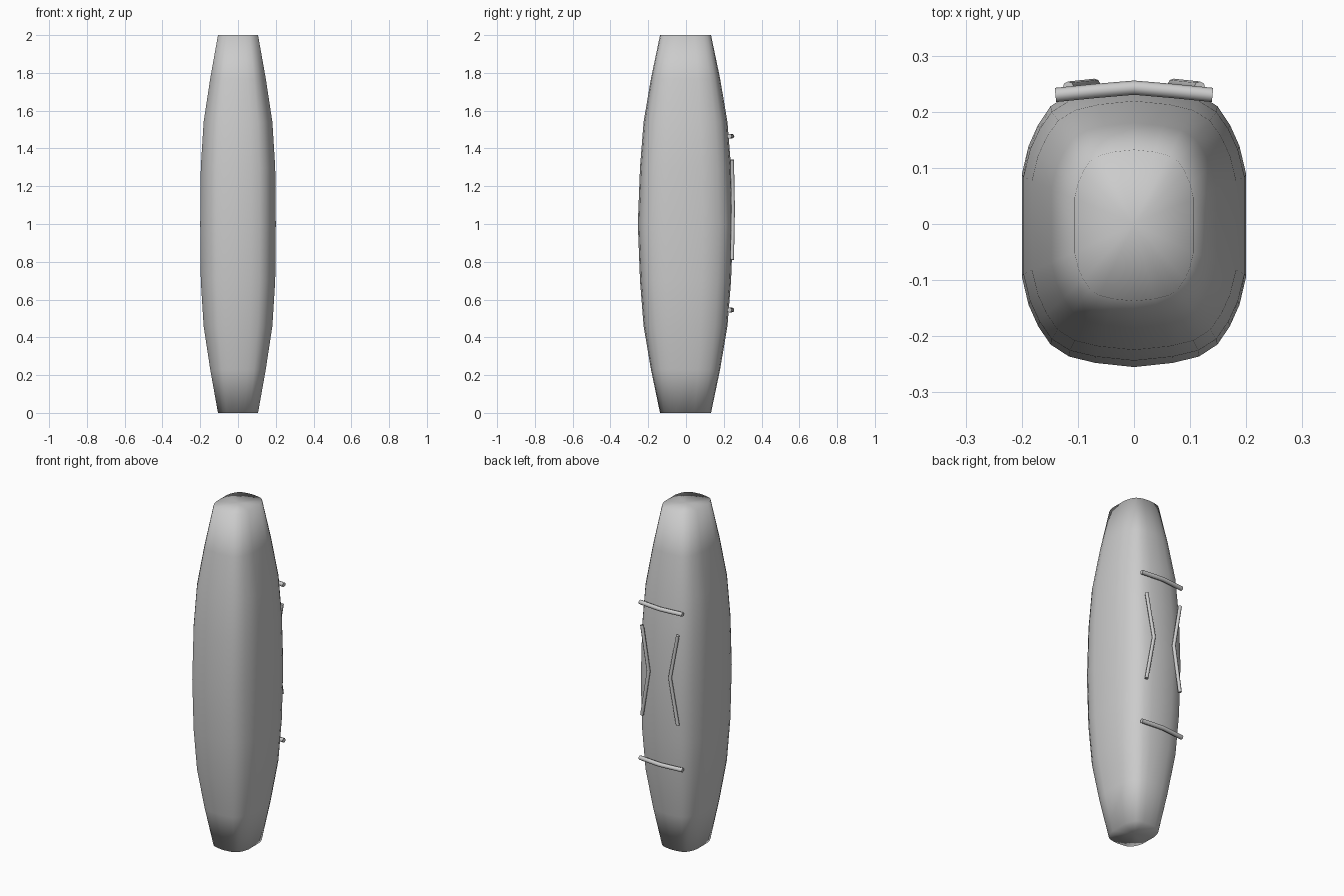
import bpy, bmesh

if "Cube" in bpy.data.objects:
    bpy.data.objects.remove(bpy.data.objects["Cube"])

# Quarter outline of the padded cross-section, normalised to half sizes
QUARTER = [(1, .36), (.94, .56), (.855, .71), (.745, .84), (.58, .925), (.35, .97)]
OUTLINE = ([(1, 0)] + QUARTER + [(0, 1)] + [(-x, y) for x, y in reversed(QUARTER)] + [(-1, 0)]
           + [(-x, -y) for x, y in QUARTER] + [(0, -1)] + [(x, -y) for x, y in reversed(QUARTER)])
# Height above the middle, half width, half depth
HALF = [(0, .2, .2525), (.3, .197, .241), (.54, .182, .222), (.77, .147, .183), (1, .106, .135)]
RINGS = [(-h, a, b) for h, a, b in reversed(HALF[1:])] + HALF


def padded_body():
    bm = bmesh.new()
    rings = [[bm.verts.new((a * x, b * y - .0025, 1 + h)) for x, y in OUTLINE] for h, a, b in RINGS]
    n = len(OUTLINE)
    for lo, hi in zip(rings, rings[1:]):
        for i in range(n):
            j = (i + 1) % n
            bm.faces.new((lo[i], lo[j], hi[j], hi[i]))
    # Flat ends, fanned around a centre point
    for ring, z in ((rings[0], 0), (rings[-1], 2)):
        c = bm.verts.new((0, 0, z))
        for i in range(n):
            bm.faces.new((ring[i], ring[(i + 1) % n], c))
    bmesh.ops.recalc_face_normals(bm, faces=bm.faces)
    for f in bm.faces:
        f.smooth = True
    me = bpy.data.meshes.new("padded_body")
    bm.to_mesh(me)
    bm.free()
    bpy.context.collection.objects.link(bpy.data.objects.new("padded_body", me))


def cord(name, points, radius):
    cu = bpy.data.curves.new(name, 'CURVE')
    cu.dimensions = '3D'
    cu.bevel_depth = radius
    cu.bevel_resolution = 2
    cu.use_fill_caps = True
    sp = cu.splines.new('POLY')
    sp.points.add(len(points) - 1)
    for p, co in zip(sp.points, points):
        p.co = (*co, 1)
    sp.use_smooth = True
    bpy.context.collection.objects.link(bpy.data.objects.new(name, cu))


padded_body()

# Horizontal straps across the back
for label, z in (("lower", .545), ("upper", 1.465)):
    cord(label + "_cross_strap",
         [(-.14, .23, z), (-.07, .237, z), (0, .243, z), (.07, .237, z), (.14, .23, z)], .0127)

# Bent vertical grips, mirrored left and right
for label, s in (("left", -1), ("right", 1)):
    cord(label + "_grip", [(s * .117, .244, .81), (s * .07, .249, 1.08), (s * .117, .244, 1.34)], .01)
